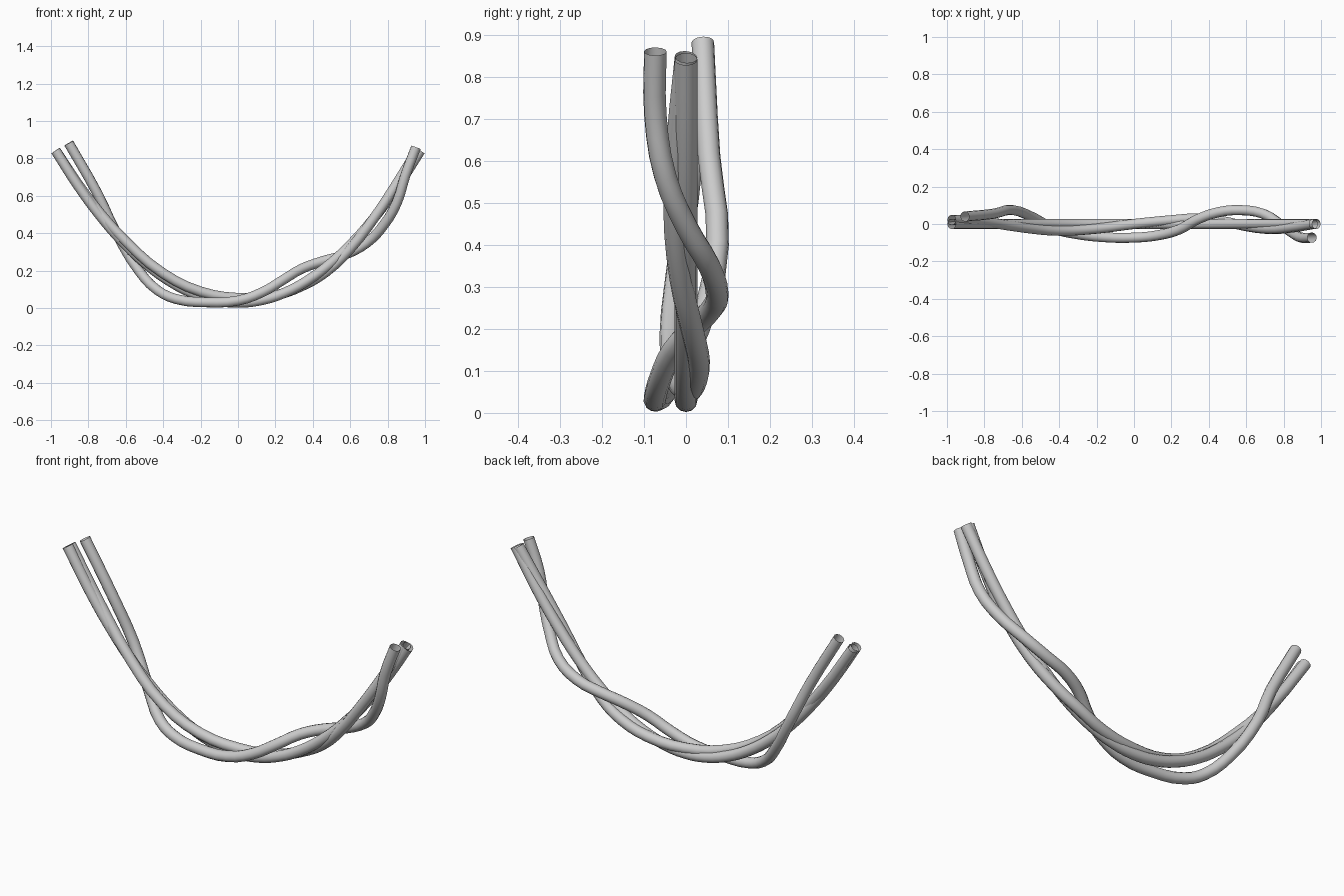
import bpy

RADIUS = 0.027


def cable(name, points):
    """Open-ended round tube swept along a smooth path."""
    data = bpy.data.curves.new(name, 'CURVE')
    data.dimensions = '3D'
    data.bevel_depth = RADIUS
    data.bevel_resolution = 4
    data.resolution_u = 3
    data.use_fill_caps = False
    spline = data.splines.new('BEZIER')
    spline.bezier_points.add(len(points) - 1)
    for bp, co in zip(spline.bezier_points, points):
        bp.co = co
        bp.handle_left_type = bp.handle_right_type = 'AUTO'
    spline.use_smooth = True
    obj = bpy.data.objects.new(name, data)
    bpy.context.collection.objects.link(obj)
    return obj


def sag(x):
    return 0.029 + 0.855 * x * x


# Core cable: a plain sagging arc in the y = 0 plane
cable("core_cable", [(x, 0, sag(x)) for x in
                     [0.975 * i / 8 for i in range(-8, 9)]])

# Tight cable: winds closely around the core (x, y, height above core)
tight = [(-0.975, 0.022, 0.0), (-0.8, 0.012, 0.01), (-0.6, -0.018, 0.02),
         (-0.4, -0.036, 0.02), (-0.2, -0.025, 0.025), (0.0, 0.0, 0.025),
         (0.2, 0.02, 0.005), (0.35, 0.03, -0.012), (0.47, 0.016, -0.025),
         (0.6, -0.012, -0.02), (0.73, -0.027, 0.0), (0.85, -0.018, 0.02),
         (0.96, 0.0, 0.03)]
cable("tight_cable", [(x, y, sag(x) + h) for x, y, h in tight])

# Loose cable: wider, irregular winding around the other two
cable("loose_cable", [
    (-0.905, 0.04, 0.882), (-0.75, 0.055, 0.61), (-0.65, 0.075, 0.40),
    (-0.53, 0.03, 0.20), (-0.43, -0.025, 0.095), (-0.33, -0.05, 0.048),
    (-0.17, -0.07, 0.031), (0.0, -0.073, 0.04), (0.13, -0.06, 0.085),
    (0.24, -0.03, 0.15), (0.34, 0.025, 0.21), (0.45, 0.063, 0.25),
    (0.57, 0.074, 0.285), (0.69, 0.055, 0.35), (0.78, 0.0, 0.445),
    (0.85, -0.05, 0.565), (0.895, -0.073, 0.71), (0.952, -0.073, 0.86)])
